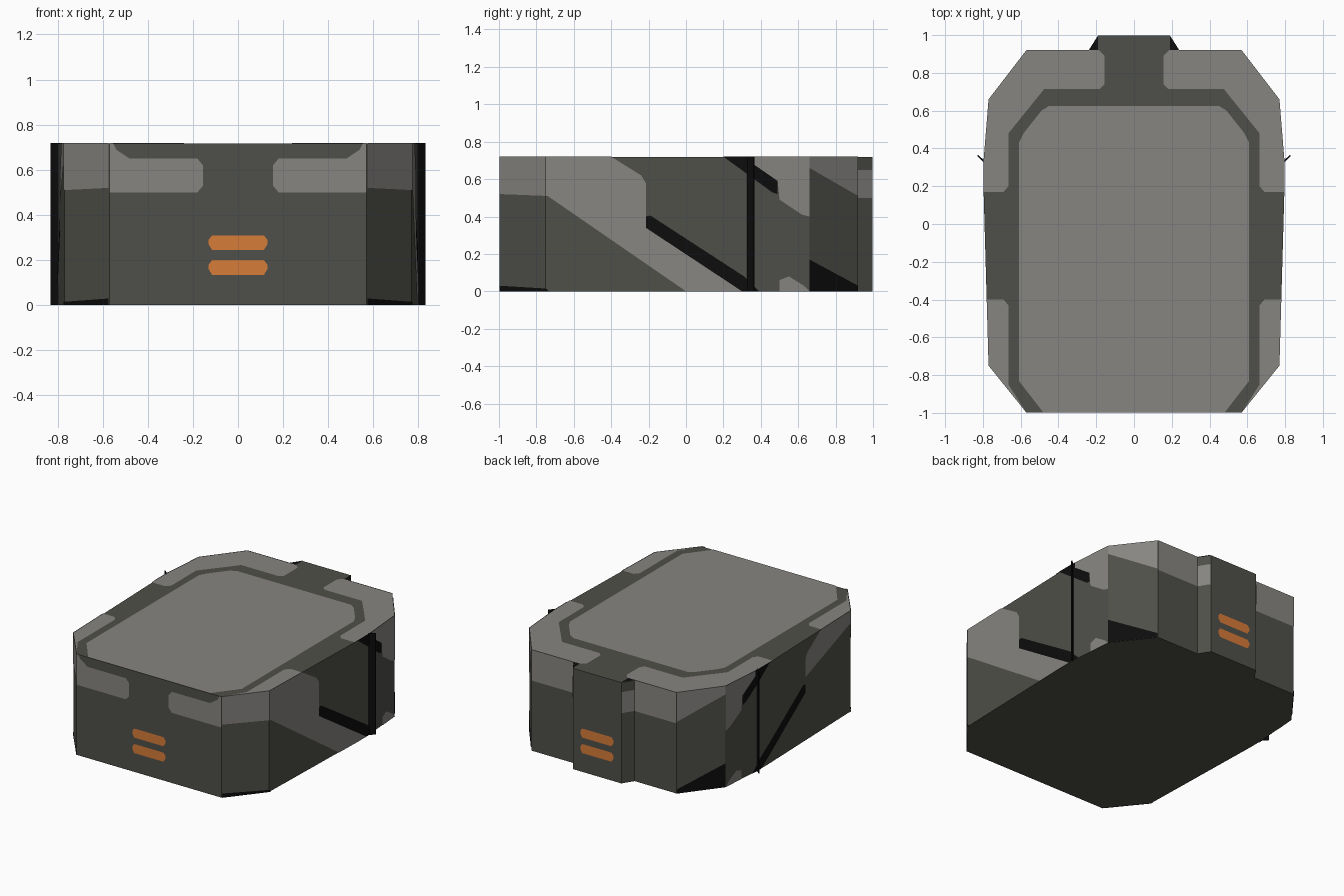
import bpy, bmesh
from mathutils import Vector

if "Cube" in bpy.data.objects:
    bpy.data.objects.remove(bpy.data.objects["Cube"])

H = 0.717      # body height, panels sit 3 mm proud
E = 0.003


def material(name, rgb):
    m = bpy.data.materials.new(name)
    m.diffuse_color = (*rgb, 1)
    m.use_nodes = True
    m.node_tree.nodes["Principled BSDF"].inputs["Base Color"].default_value = m.diffuse_color
    return m


OLIVE = material("dark olive grey", (0.078, 0.078, 0.067))
LIGHT = material("light grey", (0.245, 0.235, 0.22))
BLACK = material("black", (0.004, 0.004, 0.004))
ORANGE = material("orange", (0.68, 0.2, 0.04))


def finish(bm, name, mat):
    me = bpy.data.meshes.new(name)
    bm.to_mesh(me)
    bm.free()
    me.materials.append(mat)
    ob = bpy.data.objects.new(name, me)
    bpy.context.collection.objects.link(ob)
    return ob


def prism(name, plan, z0, z1, mat):
    bm = bmesh.new()
    f = bm.faces.new([bm.verts.new((x, y, z0)) for x, y in plan])
    g = bmesh.ops.extrude_face_region(bm, geom=[f])
    for v in g["geom"]:
        if isinstance(v, bmesh.types.BMVert):
            v.co.z = z1
    bmesh.ops.recalc_face_normals(bm, faces=bm.faces)
    return finish(bm, name, mat)


def panel(name, pts, to3d, out, mat, breaks=()):
    """Flat 2D polygon, cut at the wall bends, then laid on the body."""
    bm = bmesh.new()
    bm.faces.new([bm.verts.new((u, v, 0)) for u, v in pts])
    for b in breaks:
        bmesh.ops.bisect_plane(bm, geom=bm.verts[:] + bm.edges[:] + bm.faces[:],
                               plane_co=(b, 0, 0), plane_no=(1, 0, 0))
    for v in bm.verts:
        v.co = to3d(v.co.x, v.co.y)
    for f in bm.faces:
        f.normal_update()
        if f.normal.dot(Vector(out)) < 0:
            f.normal_flip()
    return finish(bm, name, mat)


# Body with cut corners and a rear tongue
half = [(0.57, -0.998), (0.77, -0.75), (0.797, 0.2), (0.797, 0.33),
        (0.77, 0.66), (0.57, 0.92)]
tongue = [(0.24, 0.92), (0.19, 0.998)]
right = half + tongue
prism("body", right + [(-x, y) for x, y in reversed(right)], 0, H, OLIVE)


def wall_x(y):
    for (x0, y0), (x1, y1) in zip(half, half[1:]):
        if y <= y1:
            return x0 + (x1 - x0) * (y - y0) / (y1 - y0)
    return half[-1][0]


# Lid panel
def top(u, v):
    return (u, v, H + E)


lid = [(0.48, -0.998), (0.61, -0.83), (0.61, 0.43), (0.585, 0.48),
       (0.49, 0.60), (0.45, 0.625)]
panel("lid_panel", lid + [(-x, y) for x, y in reversed(lid)], top, (0, 0, 1), LIGHT)

# Patterns on the side walls as (y, z)
T = H + E
bends = (-0.75, 0.2, 0.33, 0.66)
band_right = [(-0.998, T), (-0.40, T), (-0.24, 0.62), (-0.215, 0.58),
              (-0.215, 0.34), (0.30, 0), (0, 0), (-0.74, 0.51), (-0.998, 0.52)]
band_left = [(-0.998, T), (-0.40, T), (-0.24, 0.62), (-0.215, 0.58),
             (-0.215, 0.45), (-0.74, 0.63), (-0.75, 0.51), (-0.998, 0.52)]
side_marks = [
    ("lower_stripe", BLACK, [(-0.215, 0.40), (-0.19, 0.405), (0.31, 0.08),
                             (0.39, 0), (0.30, 0), (-0.215, 0.34)]),
    ("upper_stripe", BLACK, [(0.20, T), (0.36, T), (0.36, 0.68), (0.49, 0.59),
                             (0.49, 0.52), (0.46, 0.53)]),
    ("rear_patch", LIGHT, [(0.36, T), (0.66, T), (0.66, 0.40), (0.62, 0.41),
                           (0.50, 0.49), (0.49, 0.59), (0.36, 0.68)]),
    ("rear_corner_patch", LIGHT, [(0.66, T), (0.92, T), (0.92, 0.51), (0.66, 0.66)]),
    ("rear_corner_foot", BLACK, [(0.66, 0), (0.92, 0), (0.92, 0.03), (0.66, 0.17)]),
    ("small_foot_patch", LIGHT, [(0.50, 0), (0.66, 0), (0.63, 0.03), (0.55, 0.08),
                                 (0.50, 0.06)]),
    ("front_corner_foot", BLACK, [(-0.998, 0), (-0.73, 0), (-0.75, 0.015),
                                  (-0.998, 0.03)]),
]

rear_pad = [(0.185, 0.92), (0.57, 0.92), (0.77, 0.66), (0.797, 0.33),
            (0.797, 0.17), (0.69, 0.17), (0.665, 0.20), (0.665, 0.48),
            (0.475, 0.715), (0.18, 0.715), (0.155, 0.74), (0.155, 0.89)]
front_pad = [(0.57, -0.998), (0.77, -0.75), (0.78, -0.40), (0.69, -0.40),
             (0.665, -0.43), (0.665, -0.85)]
front_patch = [(0.57, 0.50), (0.18, 0.50), (0.155, 0.53), (0.155, 0.62),
               (0.18, 0.65), (0.48, 0.65), (0.54, 0.69), (0.555, T), (0.57, T)]
rear_patch = [(0.24, 0.50), (0.57, 0.50), (0.57, T), (0.24, T)]

for s, tag in ((1, "right"), (-1, "left")):
    def side(y, z):
        return (s * (wall_x(y) + E), y, z)

    def flip(pts):
        return [(s * x, y) for x, y in pts]

    for name, mat, pts in side_marks + [
            ("front_band", LIGHT, band_right if s > 0 else band_left)]:
        panel(f"{name}_{tag}", pts, side, (s, 0, 0), mat, bends)

    # Top pads and black tongue shoulders
    panel(f"rear_pad_{tag}", flip(rear_pad), top, (0, 0, 1), LIGHT)
    panel(f"front_pad_{tag}", flip(front_pad), top, (0, 0, 1), LIGHT)
    panel(f"tongue_shoulder_{tag}", flip([(0.19, 0.92), (0.24, 0.92), (0.19, 0.998)]),
          top, (0, 0, 1), BLACK)

    # Front, rear and tongue side patches
    panel(f"front_patch_{tag}", flip(front_patch),
          lambda x, z: (x, -0.998 - E, z), (0, -1, 0), LIGHT)
    panel(f"rear_wall_patch_{tag}", flip(rear_patch),
          lambda x, z: (x, 0.92 + E, z), (0, 1, 0), LIGHT)
    panel(f"tongue_side_patch_{tag}",
          [(0.92, 0.50), (0.998, 0.50), (0.998, 0.65), (0.92, 0.65)],
          lambda y, z: (s * (0.243 - (y - 0.92) * 0.641), y, z), (s, 0, 0), LIGHT)

    # Thin upright fin on each side
    prism(f"side_fin_{tag}", flip([(0.79, 0.32), (0.83, 0.36), (0.828, 0.367),
                                   (0.79, 0.335)]), 0, T, BLACK)

# Plain orange marker bars on the front and rear
for s, tag in ((-1, "front"), (1, "rear")):
    for i, z in enumerate((0.16, 0.27)):
        panel(f"marker_bar_{tag}_{i + 1}",
              [(-0.13, z), (-0.115, z - 0.025), (0.115, z - 0.025), (0.13, z),
               (0.13, z + 0.02), (0.115, z + 0.04), (-0.115, z + 0.04),
               (-0.13, z + 0.02)],
              lambda x, zz: (x, s * (0.998 + E), zz), (0, s, 0), ORANGE)
